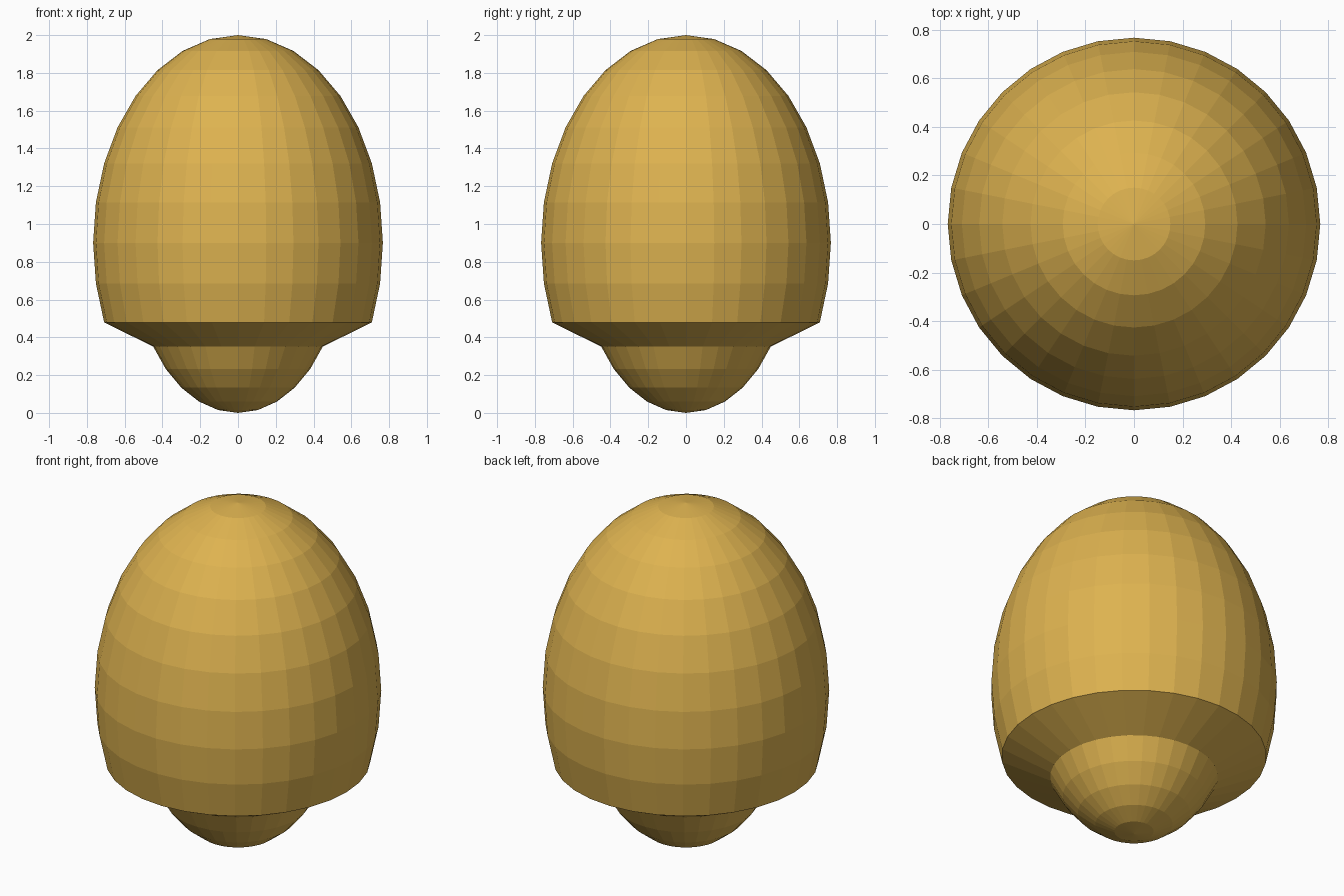
import bpy
import bmesh
from math import sin, cos, pi, radians
from mathutils import Matrix

SEGMENTS = 32
RING_STEP = pi / 16

default = bpy.data.objects.get("Cube")
if default:
    bpy.data.objects.remove(default, do_unlink=True)

gold = bpy.data.materials.new("warm_gold")
gold.use_nodes = True
gold.diffuse_color = (0.73, 0.45, 0.08, 1)
gold.node_tree.nodes["Principled BSDF"].inputs["Base Color"].default_value = gold.diffuse_color


def arc(radius, height, centre, steps):
    """Points (r, z) on an ellipse, stepping away from its pole."""
    return [(radius * sin(k * RING_STEP), centre + height * cos(k * RING_STEP)) for k in steps]


def lathe(name, profile, material):
    """Revolve a pole-to-pole profile into one closed, flat-faced solid."""
    bm = bmesh.new()
    verts = [bm.verts.new((r, 0, z)) for r, z in profile]
    edges = [bm.edges.new(pair) for pair in zip(verts, verts[1:])]
    bmesh.ops.spin(bm, geom=verts + edges, cent=(0, 0, 0), axis=(0, 0, 1),
                   angle=2 * pi, steps=SEGMENTS, use_merge=True)
    bmesh.ops.remove_doubles(bm, verts=bm.verts, dist=0.0005)
    bmesh.ops.recalc_face_normals(bm, faces=bm.faces)
    mesh = bpy.data.meshes.new(name)
    bm.to_mesh(mesh)
    bm.free()
    mesh.materials.append(material)
    obj = bpy.data.objects.new(name, mesh)
    bpy.context.collection.objects.link(obj)
    return obj


# Tall dome, cut off below its widest ring
dome = arc(0.767, 1.1, 0.9, range(11))
# Rounded tip below; the profile's jump to it makes the sloping underside
tip = arc(0.54, -0.79, 0.79, range(5, -1, -1))

lathe("domed_body_with_rounded_tip", dome + tip, gold)
